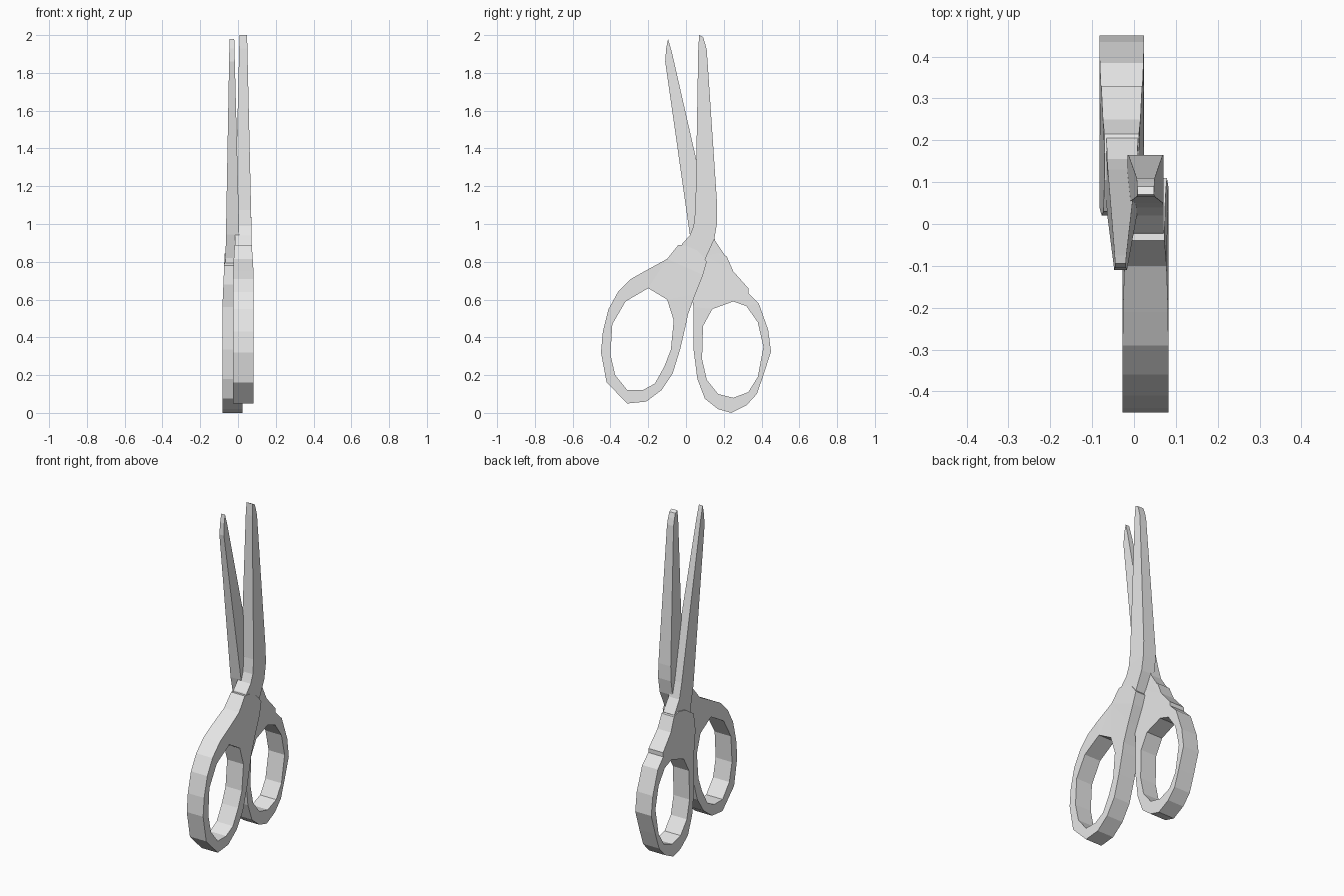
import bpy
import bmesh
from mathutils import Vector

default_cube = bpy.data.objects.get("Cube")
if default_cube:
    bpy.data.objects.remove(default_cube, do_unlink=True)

# Single light grey material
grey = bpy.data.materials.new("light_grey")
grey.use_nodes = True
grey.diffuse_color = (0.8, 0.8, 0.8, 1)
grey.node_tree.nodes["Principled BSDF"].inputs["Base Color"].default_value = grey.diffuse_color


def side_at(z, low, high):
    """Blend the (right, left) faces from the low section to the high section."""
    (z_low, *x_low), (z_high, *x_high) = low, high
    t = min(max((z - z_low) / (z_high - z_low), 0), 1)
    return [a + (b - a) * t for a, b in zip(x_low, x_high)]


def tapered_plate(name, loops, low, high):
    """Extrude side outlines (in hundredths) across x, tapering with height."""
    bm = bmesh.new()
    edges = []
    for loop in loops:
        verts = [bm.verts.new((0, y / 100, z / 100)) for y, z in loop]
        edges += [bm.edges.new((a, b)) for a, b in zip(verts, verts[1:] + verts[:1])]
    bmesh.ops.triangle_fill(bm, edges=edges, use_beauty=True, normal=Vector((1, 0, 0)))
    right_verts = list(bm.verts)
    extruded = bmesh.ops.extrude_face_region(bm, geom=list(bm.faces), use_keep_orig=True)
    left_verts = [v for v in extruded["geom"] if isinstance(v, bmesh.types.BMVert)]
    for index, group in enumerate((right_verts, left_verts)):
        for v in group:
            v.co.x = side_at(v.co.z, low, high)[index]
    bmesh.ops.recalc_face_normals(bm, faces=list(bm.faces))
    mesh = bpy.data.meshes.new(name)
    bm.to_mesh(mesh)
    bm.free()
    mesh.materials.append(grey)
    obj = bpy.data.objects.new(name, mesh)
    bpy.context.collection.objects.link(obj)
    return obj


# Front handle: finger loop with a neck that leans back to the blade
front_outline = [(-4, 89), (0, 88.5), (6, 86), (8.5, 83.5), (11, 80), (9, 73), (5, 63),
                 (1, 52), (0, 47), (-3, 34), (-7, 21), (-13, 12), (-21, 6), (-31, 5),
                 (-42, 16), (-45, 32), (-44, 43), (-41, 55), (-36, 64), (-29, 71),
                 (-21, 75.5), (-10, 81.5)]
front_hole = [(-20, 66), (-10, 60), (-6.5, 49), (-8, 33.5), (-11.5, 24.5), (-16.5, 15.5),
              (-23, 12), (-31, 12), (-37.5, 20), (-40, 31), (-39, 47), (-32, 59)]
tapered_plate("front_handle", [front_outline, front_hole],
              (0.75, -0.027, 0.082), (0.89, -0.018, 0.073))

# Back handle: finger loop with a small ledge on its outer shoulder
back_outline = [(3, 78), (10.5, 83), (17, 84.5), (21.5, 83), (25, 75), (33, 66), (33, 63.5),
                (38.5, 58), (43.5, 44), (45, 32.5), (41, 20), (37.5, 10), (32, 4), (24, 0),
                (17, 2), (10, 7.5), (6, 18), (4, 33.5), (4, 56), (2, 68)]
back_hole = [(25, 59), (14, 55), (9, 46), (8.5, 28.5), (11, 17.5), (17, 10), (25, 8),
             (33, 11), (38, 19), (41, 35), (38, 48), (32, 56.5)]
tapered_plate("back_handle", [back_outline, back_hole],
              (0.55, -0.083, 0.024), (0.83, -0.071, 0.012))

# Blades: long tapered bars whose roots sit inside the handles
front_blade = [(7, 200), (9, 199), (10, 196), (11, 192), (16.5, 110), (16.5, 101), (15, 92),
               (10, 81), (5, 77), (-4, 84), (-2, 89.5), (2, 94), (4, 99), (5, 107.5), (6.5, 193)]
tapered_plate("front_blade", [front_blade],
              (1.0, -0.016, 0.071), (2.0, 0.008, 0.048))

back_blade = [(-9.5, 198), (-7.5, 191), (5, 136), (13, 100), (15.5, 91), (20.5, 83.5),
              (18, 78), (5, 76), (5, 82), (2, 94.5), (-11, 186), (-10.5, 193)]
tapered_plate("back_blade", [back_blade],
              (0.82, -0.066, 0.01), (1.98, -0.045, -0.02))
